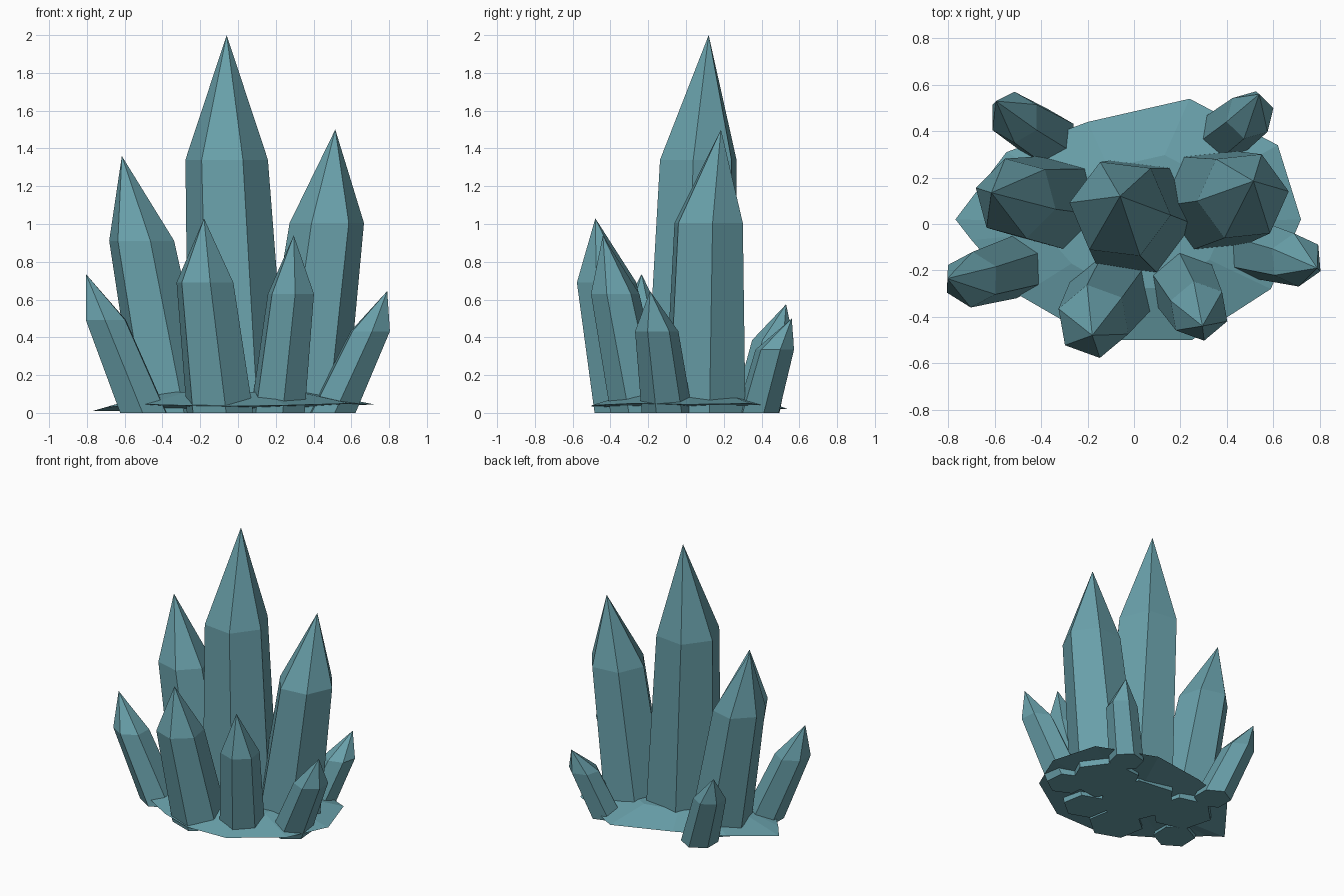
import bpy, bmesh
from math import radians, cos, sin

if "Cube" in bpy.data.objects:
    bpy.data.objects.remove(bpy.data.objects["Cube"])

mat = bpy.data.materials.new("teal_crystal")
mat.diffuse_color = (0.14, 0.35, 0.40, 1)
mat.use_nodes = True
mat.node_tree.nodes["Principled BSDF"].inputs["Base Color"].default_value = mat.diffuse_color


def finish(name, bm):
    bmesh.ops.recalc_face_normals(bm, faces=bm.faces[:])
    me = bpy.data.meshes.new(name)
    bm.to_mesh(me)
    bm.free()
    me.materials.append(mat)
    ob = bpy.data.objects.new(name, me)
    bpy.context.collection.objects.link(ob)
    return ob


def crystal(name, base, base_r, mid, mid_r, tip, phase):
    """Leaning hexagonal prism: level base ring, level shoulder ring at 2/3 height, pointed tip."""
    bm = bmesh.new()

    def ring(c, r, z):
        return [bm.verts.new((c[0] + r * cos(radians(phase + 60 * i)),
                              c[1] + r * sin(radians(phase + 60 * i)), z)) for i in range(6)]
    low = ring(base, base_r, 0)
    high = ring(mid, mid_r, tip[2] * 0.67)
    top = bm.verts.new(tip)
    bm.faces.new(low[::-1])
    for i in range(6):
        j = (i + 1) % 6
        bm.faces.new((low[i], low[j], high[j], high[i]))
        bm.faces.new((high[i], high[j], top))
    return finish(name, bm)


# Crystals: base centre, base radius, shoulder centre, shoulder radius, tip, rotation
crystals = {
    "main_crystal": ((0, .03), .265, (-.06, .065), .22, (-.06, .12, 2.0), -7),
    "left_tall_crystal": ((-.34, .09), .21, (-.51, .11), .178, (-.615, .135, 1.36), -15),
    "right_tall_crystal": ((.34, .10), .235, (.47, .12), .198, (.515, .185, 1.5), 6),
    "front_left_crystal": ((-.095, -.30), .187, (-.175, -.42), .16, (-.18, -.48, 1.03), 40),
    "front_right_crystal": ((.21, -.25), .152, (.28, -.375), .13, (.295, -.44, .94), 40),
    "left_low_crystal": ((-.50, -.18), .14, (-.70, -.24), .12, (-.805, -.235, .735), 28),
    "right_low_crystal": ((.50, -.10), .135, (.70, -.155), .115, (.79, -.19, .645), 35),
    "back_left_crystal": ((-.37, .37), .125, (-.515, .46), .11, (-.595, .53, .575), 30),
    "back_right_crystal": ((.385, .38), .115, (.50, .47), .105, (.54, .56, .50), 16),
}
for name, args in crystals.items():
    crystal(name, *args)

# Thin irregular rock bed under the cluster
rim_pts = [(-.77, .02, .01), (-.55, .31, .06), (-.20, .44, .05), (.24, .54, .02),
           (.62, .34, .05), (.72, .02, .045), (.59, -.28, .05), (.25, -.50, .04),
           (-.06, -.50, .035), (-.30, -.42, .04), (-.49, -.31, .045), (-.70, -.07, .03)]
bm = bmesh.new()
rim = [bm.verts.new(p) for p in rim_pts]
inner = [bm.verts.new((x * .55, y * .55, .11)) for x, y, z in rim_pts]
under = bm.verts.new((0, 0, .01))
bm.faces.new(inner)
for i in range(len(rim)):
    j = (i + 1) % len(rim)
    bm.faces.new((rim[i], rim[j], inner[j], inner[i]))
    bm.faces.new((rim[j], rim[i], under))
finish("rock_bed", bm)
